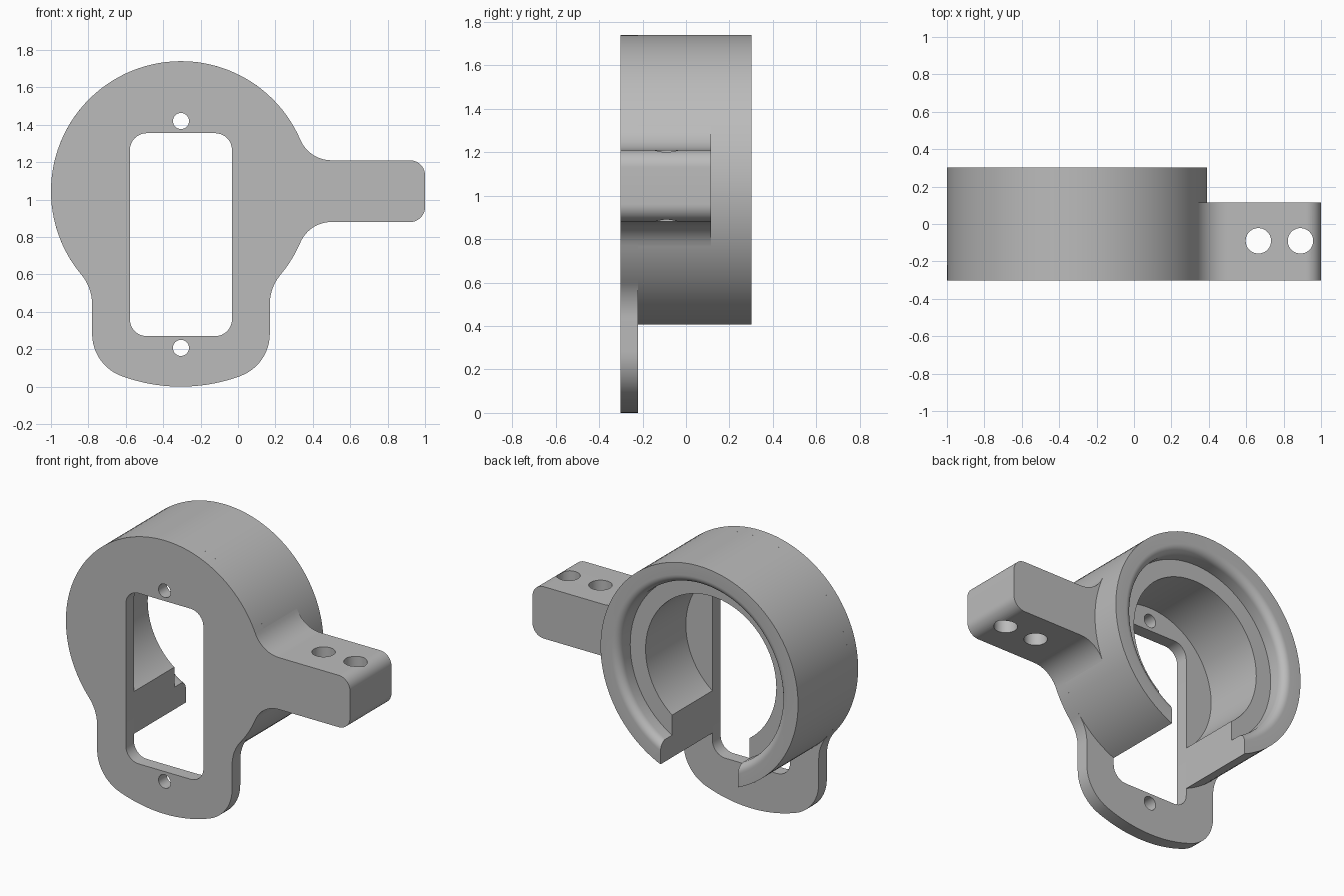
import bpy, bmesh
from math import sin, cos, atan2, sqrt, pi, radians
from mathutils import Vector, Matrix

if "Cube" in bpy.data.objects:
    bpy.data.objects.remove(bpy.data.objects["Cube"])

# Profiles are drawn around the collar axis, which sits here
AXIS = Vector((-0.305, 0, 1.045))
R = 0.695                              # collar outer radius
FRONT, PLATE_BACK, ARM_BACK, REAR = -0.302, -0.22, 0.115, 0.302
SLOT = 0.273                           # half width of window and slot

grey = bpy.data.materials.new("plain_grey")
grey.use_nodes = True
COLOUR = (0.5, 0.5, 0.5, 1)
grey.diffuse_color = COLOUR
grey.node_tree.nodes["Principled BSDF"].inputs["Base Color"].default_value = COLOUR


def arc(cx, cz, r, start, end, n=12):
    """Points on an arc, angles in radians."""
    return [(cx + r * cos(start + (end - start) * i / n),
             cz + r * sin(start + (end - start) * i / n)) for i in range(n + 1)]


def rounded_rect(cx, cz, w, h, r):
    pts = []
    for k, (sx, sz) in enumerate([(1, 1), (-1, 1), (-1, -1), (1, -1)]):
        pts += arc(cx + sx * (w - r), cz + sz * (h - r), r, k * pi / 2, (k + 1) * pi / 2, 8)
    return pts


def make_object(name, bm):
    bmesh.ops.remove_doubles(bm, verts=bm.verts, dist=1e-4)
    bmesh.ops.recalc_face_normals(bm, faces=bm.faces)
    bmesh.ops.translate(bm, verts=bm.verts, vec=AXIS)
    mesh = bpy.data.meshes.new(name)
    bm.to_mesh(mesh)
    bm.free()
    mesh.materials.append(grey)
    ob = bpy.data.objects.new(name, mesh)
    bpy.context.collection.objects.link(ob)
    return ob


def extrude_profile(name, pts, y0, y1):
    """Solid from an (x, z) outline between two depths."""
    bm = bmesh.new()
    face = bm.faces.new([bm.verts.new((x, y0, z)) for x, z in pts])
    new = bmesh.ops.extrude_face_region(bm, geom=[face])["geom"]
    verts = [v for v in new if isinstance(v, bmesh.types.BMVert)]
    bmesh.ops.translate(bm, verts=verts, vec=(0, y1 - y0, 0))
    return make_object(name, bm)


def upright_pin(name, x, y, r):
    bm = bmesh.new()
    bmesh.ops.create_cone(bm, cap_ends=True, segments=40, radius1=r, radius2=r, depth=1,
                          matrix=Matrix.Translation((x, y, 0)))
    return make_object(name, bm)


def cut(ob, cutters):
    bpy.context.view_layer.objects.active = ob
    for c in cutters:
        c.hide_render = True
        mod = ob.modifiers.new("cut", "BOOLEAN")
        mod.operation, mod.solver, mod.object = "DIFFERENCE", "EXACT", c
        bpy.ops.object.modifier_apply(modifier=mod.name)
        bpy.data.objects.remove(c)


# Arm outline: fillets blend it into the collar
arm_h, arm_fil, arm_end, tip_r = 0.165, 0.18, 1.305, 0.08
ax, az = sqrt((R + arm_fil) ** 2 - (arm_h + arm_fil) ** 2), arm_h + arm_fil
arm_angle = atan2(az, ax)
arm_outline = (
    arc(ax, -az, arm_fil, pi - arm_angle, pi / 2)
    + arc(arm_end - tip_r, tip_r - arm_h, tip_r, -pi / 2, 0)
    + arc(arm_end - tip_r, arm_h - tip_r, tip_r, 0, pi / 2)
    + arc(ax, az, arm_fil, 1.5 * pi, pi + arm_angle))

# Lower tab outline, right half: bottom curve, round corner, neck fillet
tab_w, neck_fil, corner_r, bottom_r = 0.475, 0.25, 0.24, 0.92
nx = tab_w + neck_fil
nz = -sqrt((R + neck_fil) ** 2 - nx ** 2)
neck_angle = atan2(nz, nx)
bz = bottom_r - AXIS.z
cx = tab_w - corner_r
drop = sqrt((bottom_r - corner_r) ** 2 - cx ** 2)
turn = atan2(-drop, cx)
tab_half = (arc(0, bz, bottom_r, -pi / 2, turn)
            + arc(cx, bz - drop, corner_r, turn, 0)
            + arc(nx, nz, neck_fil, pi, pi + neck_angle))
tab_mirror = [(-x, z) for x, z in reversed(tab_half)]


def tidy(pts):
    """Drop repeated neighbouring points."""
    return [p for i, p in enumerate(pts)
            if (Vector(p) - Vector(pts[i - 1])).length > 1e-4]


# Front plate with window and two screw holes
outline = tidy(tab_half + arc(0, 0, R, neck_angle, -arm_angle, 10) + arm_outline
               + arc(0, 0, R, arm_angle, pi - neck_angle, 64) + tab_mirror)
plate = extrude_profile("front_plate", outline, FRONT, PLATE_BACK)
openings = [extrude_profile("window_cutter",
                            rounded_rect(0, -0.2325, SLOT, 0.5425, 0.09), -0.5, 0)]
for z in (0.375, -0.838):
    openings.append(extrude_profile("screw_cutter", arc(0, z, 0.043, 0, 2 * pi, 32)[:-1], -0.5, 0))
cut(plate, openings)

# Collar: stepped bore with a rounded rear lip, open at the bottom
bore, recess, ledge, lip = 0.46, 0.568, 0.185, 0.05
section = [(bore, PLATE_BACK), (bore, ledge), (recess, ledge)]
section += arc(recess + lip, REAR - lip, lip, pi, pi / 2, 8)
section += [(R, REAR), (R, PLATE_BACK)]
bm = bmesh.new()
verts = [bm.verts.new((r, y, 0)) for r, y in section]
edges = [bm.edges.new((verts[i - 1], verts[i])) for i in range(len(verts))]
bmesh.ops.spin(bm, geom=verts + edges, cent=(0, 0, 0), axis=(0, 1, 0),
               angle=2 * pi, steps=112, use_duplicate=False)
collar = make_object("collar", bm)
slot = [(-SLOT, -0.9), (SLOT, -0.9), (SLOT, -0.15), (-SLOT, -0.15)]
cut(collar, [extrude_profile("slot_cutter", slot, -0.5, 0.5)])

# Side arm, rooted inside the collar wall, with two upright holes
root = [(0.555, arm_h), (0.555, -arm_h)]
arm = extrude_profile("side_arm", tidy(arm_outline + root), PLATE_BACK, ARM_BACK)
cut(arm, [upright_pin("arm_hole_cutter", x - AXIS.x, -0.09, 0.068) for x in (0.665, 0.89)])

# Smooth curves, crisp edges
bpy.ops.object.select_all(action="DESELECT")
for ob in (plate, collar, arm):
    ob.select_set(True)
bpy.context.view_layer.objects.active = plate
bpy.ops.object.shade_smooth_by_angle(angle=radians(30))
